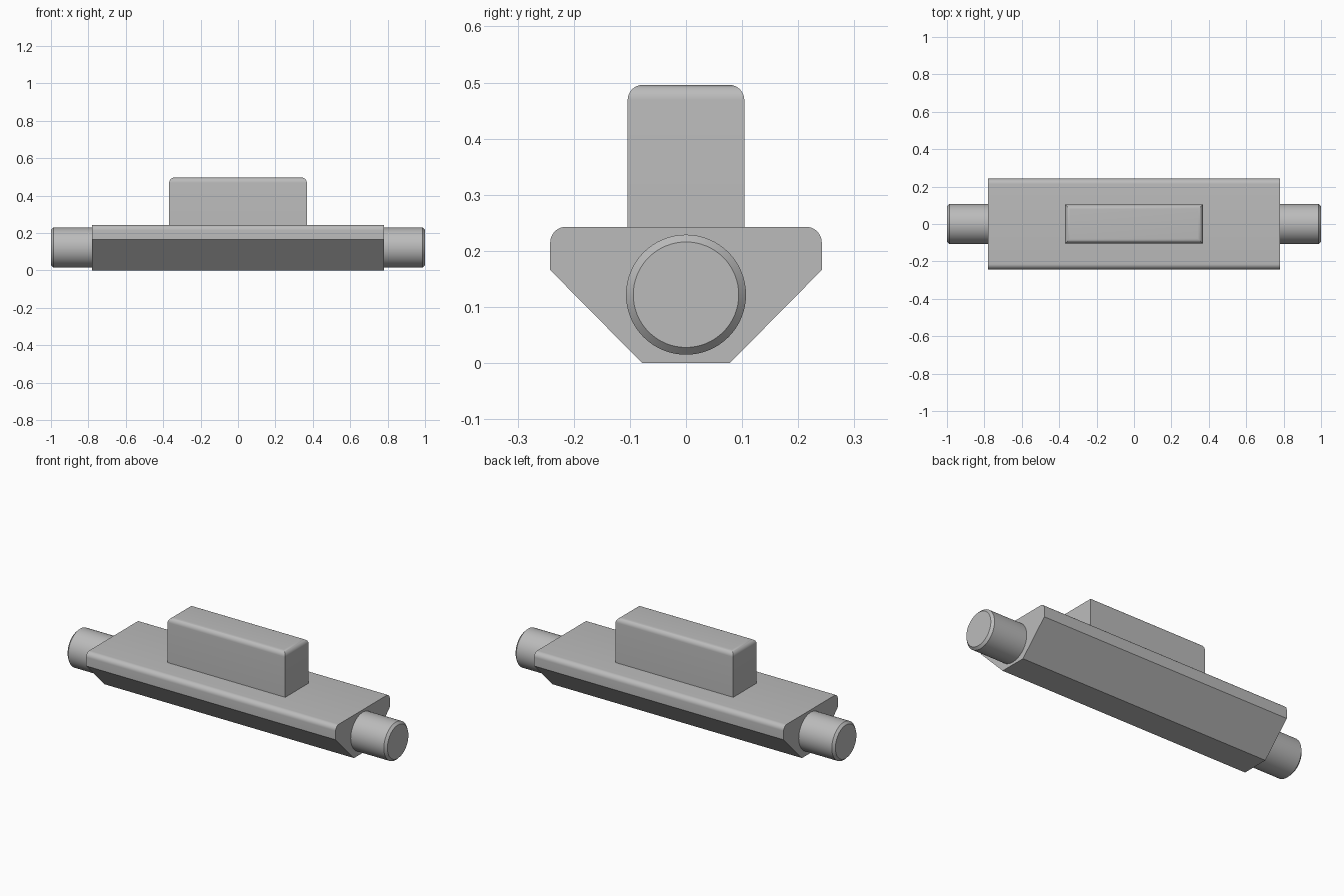
import bpy, bmesh, math
from mathutils import Matrix

cube = bpy.data.objects.get("Cube")
if cube:
    bpy.data.objects.remove(cube, do_unlink=True)

grey = bpy.data.materials.new("plain grey")
grey.use_nodes = True
colour = (0.5, 0.5, 0.5, 1)
grey.diffuse_color = colour
grey.node_tree.nodes["Principled BSDF"].inputs["Base Color"].default_value = colour


def finish(bm, name):
    """Turn a bmesh into a smooth-shaded object with sharp edges kept."""
    bmesh.ops.recalc_face_normals(bm, faces=bm.faces)
    mesh = bpy.data.meshes.new(name)
    bm.to_mesh(mesh)
    bm.free()
    mesh.materials.append(grey)
    obj = bpy.data.objects.new(name, mesh)
    bpy.context.collection.objects.link(obj)
    bpy.ops.object.select_all(action='DESELECT')
    obj.select_set(True)
    bpy.context.view_layer.objects.active = obj
    bpy.ops.object.shade_smooth_by_angle(angle=math.radians(25))
    return obj


def bevel(bm, edges, size, segments):
    bmesh.ops.bevel(bm, geom=edges, offset=size, offset_type='OFFSET',
                    segments=segments, profile=0.5, affect='EDGES')


# Body: keel-shaped section extruded along x, top long edges rounded
half_length, top = 0.78, 0.243
right_side = [(0.078, 0), (0.242, 0.166), (0.242, top)]
section = right_side + [(-y, z) for y, z in reversed(right_side)]
bm = bmesh.new()
end = bm.faces.new([bm.verts.new((-half_length, y, z)) for y, z in section])
grown = bmesh.ops.extrude_face_region(bm, geom=[end])
bmesh.ops.translate(bm, vec=(2 * half_length, 0, 0),
                    verts=[v for v in grown["geom"] if isinstance(v, bmesh.types.BMVert)])
shoulders = [e for e in bm.edges
             if all(v.co.z > top - 0.001 for v in e.verts)
             and abs(e.verts[0].co.x - e.verts[1].co.x) > 1]
bevel(bm, shoulders, 0.028, 8)
finish(bm, "body")

# Upper block: box with rounded top edges
block_base, block_top = 0.23, 0.496
bm = bmesh.new()
bmesh.ops.create_cube(bm, size=1)
bmesh.ops.scale(bm, vec=(0.736, 0.208, block_top - block_base), verts=bm.verts)
bmesh.ops.translate(bm, vec=(0, 0, (block_top + block_base) / 2), verts=bm.verts)
bevel(bm, [e for e in bm.edges if all(v.co.z > 0.4 for v in e.verts)], 0.027, 8)
finish(bm, "upper_block")

# End pins: round stubs with a chamfered outer rim
for side, name in ((1, "left_pin"), (-1, "right_pin")):
    inner, outer = 0.75, 1.0
    bm = bmesh.new()
    bmesh.ops.create_cone(bm, cap_ends=True, segments=64, radius1=0.107,
                          radius2=0.107, depth=outer - inner)
    rim = [e for e in bm.edges if all(v.co.z > 0 for v in e.verts)]
    bevel(bm, rim, 0.013, 1)
    place = (Matrix.Translation((side * (inner + outer) / 2, 0, 0.122))
             @ Matrix.Rotation(side * math.pi / 2, 4, 'Y'))
    bmesh.ops.transform(bm, matrix=place, verts=bm.verts)
    finish(bm, name)
